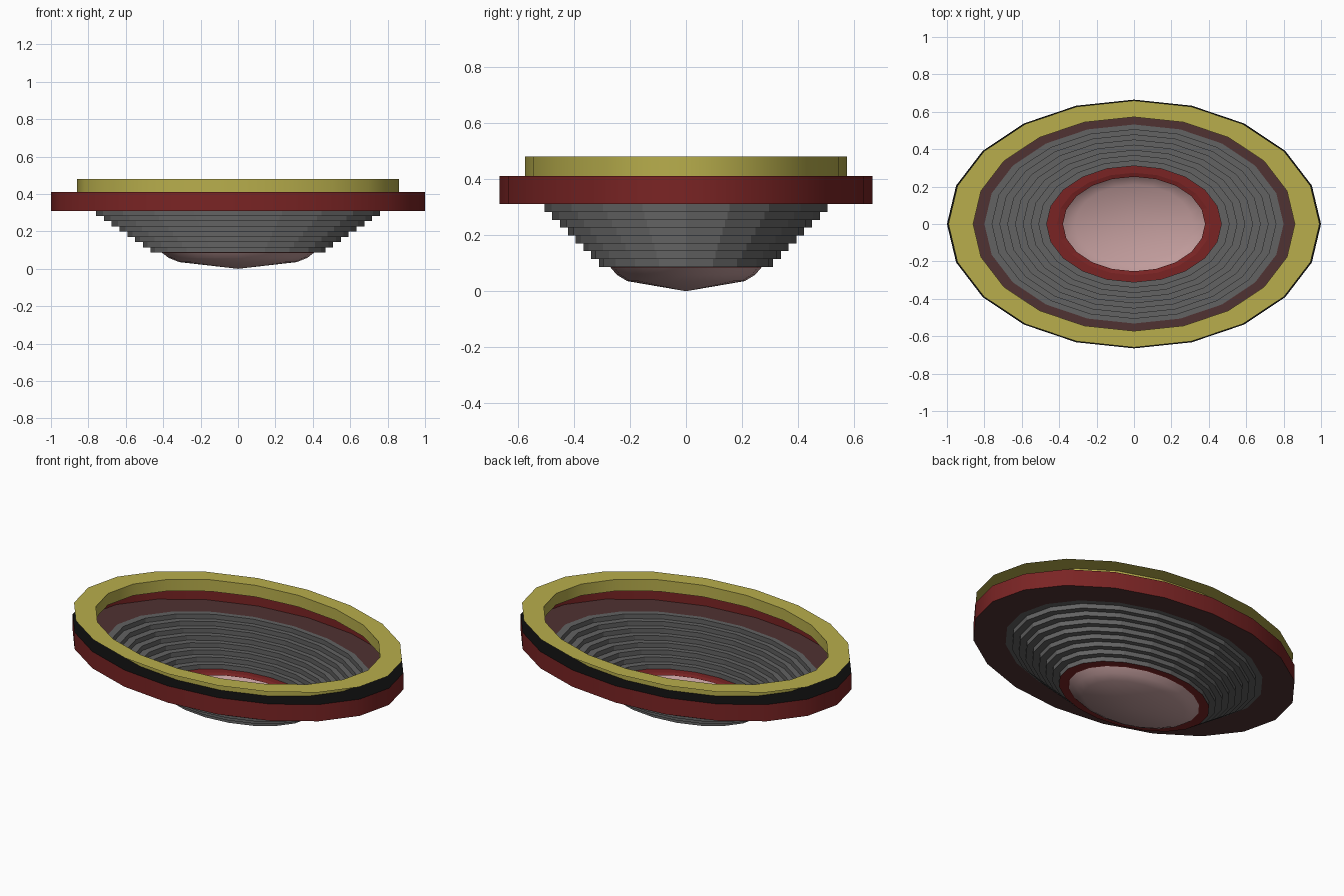
import bpy, bmesh, math

if "Cube" in bpy.data.objects:
    bpy.data.objects.remove(bpy.data.objects["Cube"])

SIDES = 20
ASPECT = 0.665      # y radius / x radius of the oval plan


def material(name, srgb):
    m = bpy.data.materials.new(name)
    m.diffuse_color = [(c / 255 / 12.92 if c < 11 else ((c / 255 + 0.055) / 1.055) ** 2.4)
                       for c in srgb] + [1.0]
    m.use_nodes = True
    m.node_tree.nodes["Principled BSDF"].inputs["Base Color"].default_value = m.diffuse_color
    return m


yellow = material("yellow", (184, 174, 76))
red = material("dark red", (122, 36, 36))
grey = material("grey", (98, 98, 98))
brown = material("dark brown", (80, 50, 50))
black = material("black", (13, 13, 13))
pink = material("dusty pink", (192, 155, 155))


def oval(name, profile, mat, smooth=None):
    """Sweep a (radius, z) profile, inside to outside, around the oval."""
    bm = bmesh.new()
    rings = []
    for r, z in profile:
        if r == 0:
            rings.append([bm.verts.new((0, 0, z))] * SIDES)
            continue
        rings.append([bm.verts.new((r * math.cos(a), r * ASPECT * math.sin(a), z))
                      for a in (2 * math.pi * i / SIDES for i in range(SIDES))])
    for a, b in zip(rings, rings[1:]):
        for i in range(SIDES):
            j = (i + 1) % SIDES
            quad = [a[i], b[i], b[j], a[j]]
            bm.faces.new(list(dict.fromkeys(quad)))
    mesh = bpy.data.meshes.new(name)
    bm.to_mesh(mesh)
    bm.free()
    mesh.materials.append(mat)
    if smooth:
        mesh.polygons.foreach_set("use_smooth", [True] * len(mesh.polygons))
        mesh.set_sharp_from_angle(angle=math.radians(smooth))
    ob = bpy.data.objects.new(name, mesh)
    bpy.context.collection.objects.link(ob)
    return ob


# Roof: thin yellow sheet with a wall under its inner edge
oval("roof", [(0.86, 0.48), (0.992, 0.48)], yellow)
oval("roof_inner_wall", [(0.862, 0.48), (0.862, 0.41)], yellow, 30)

# Upper deck below the roof, open at the outside
oval("upper_deck", [(0.862, 0.41), (1.0, 0.41)], black)

# Outer wall and the walkway it stands on
oval("outer_wall", [(1.0, 0.41), (1.0, 0.31)], red, 30)
oval("walkway", [(0.80, 0.31), (1.0, 0.31)], brown)

# Stepped seating: eight risers and treads
STEPS, R0, R1, Z0, Z1 = 8, 0.467, 0.80, 0.087, 0.31
dr, dz = (R1 - R0) / STEPS, (Z1 - Z0) / STEPS
stairs = [(R0, Z0)]
for k in range(STEPS):
    stairs += [(R0 + k * dr, Z0 + (k + 1) * dz), (R0 + (k + 1) * dr, Z0 + (k + 1) * dz)]
oval("seating_steps", stairs, grey)

# Red border round the central bowl
oval("bowl_border", [(0.38, 0.08), (0.412, 0.087), (R0, Z0)], red)

# Shallow bowl in the middle
oval("central_bowl", [(0, 0.0), (0.315, 0.036), (0.37, 0.058), (0.405, 0.085)], pink, 60)
